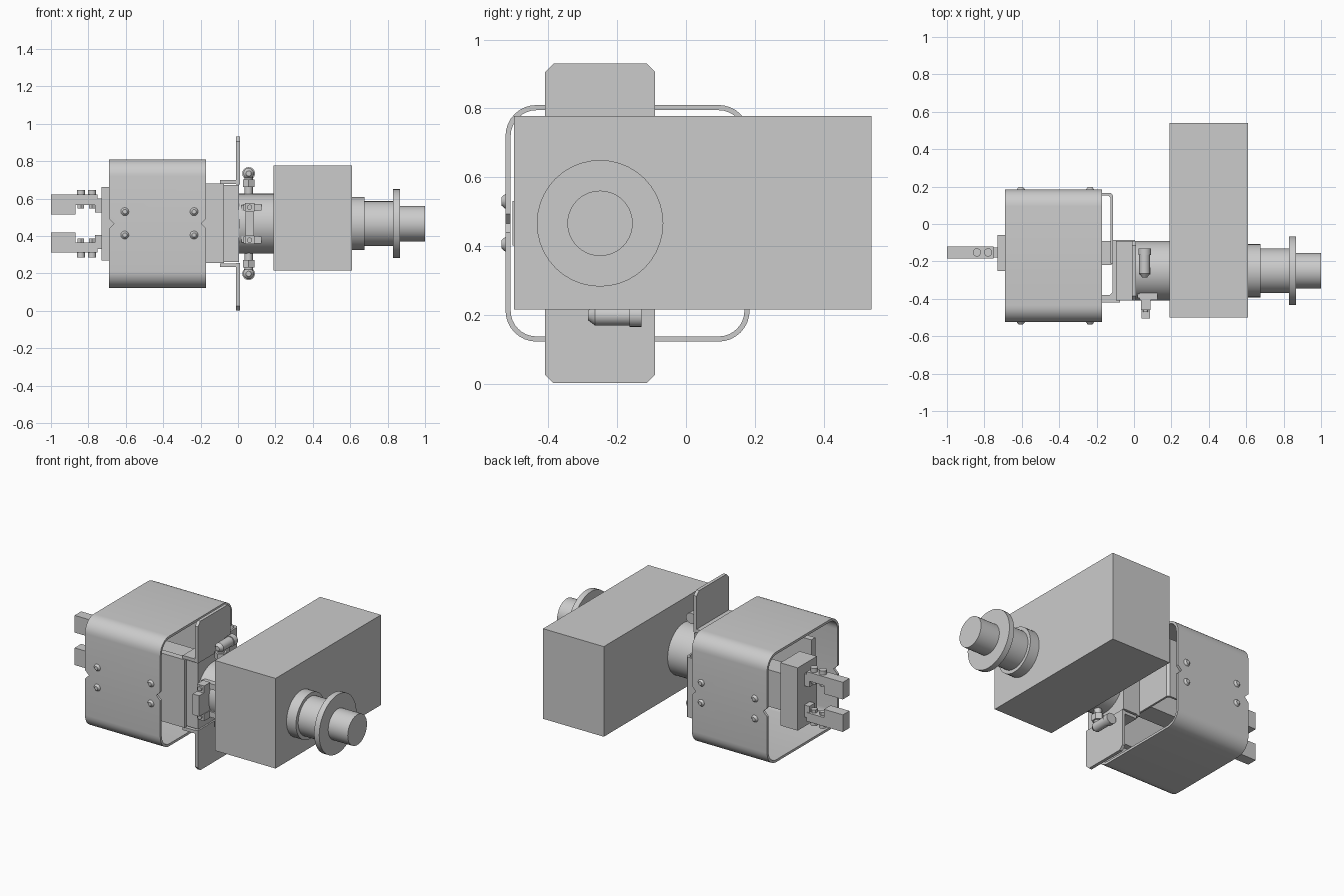
import bpy, bmesh, math
from mathutils import Vector

if "Cube" in bpy.data.objects:
    bpy.data.objects.remove(bpy.data.objects["Cube"])

ZC, YC = 0.466, -0.25          # tool axis


def finish(name, bm, smooth=False):
    bmesh.ops.recalc_face_normals(bm, faces=bm.faces)
    me = bpy.data.meshes.new(name)
    bm.to_mesh(me)
    bm.free()
    ob = bpy.data.objects.new(name, me)
    bpy.context.collection.objects.link(ob)
    if smooth:
        bpy.ops.object.select_all(action='DESELECT')
        ob.select_set(True)
        bpy.context.view_layer.objects.active = ob
        bpy.ops.object.shade_smooth_by_angle(angle=math.radians(35))
    return ob


def prism(name, pts, axis, a, b):
    """Extrude a 2D outline along an axis from a to b."""
    def place(p, t):
        return {'x': (t, p[0], p[1]), 'y': (p[0], t, p[1]), 'z': (p[0], p[1], t)}[axis]
    bm = bmesh.new()
    lo = [bm.verts.new(place(p, a)) for p in pts]
    hi = [bm.verts.new(place(p, b)) for p in pts]
    bm.faces.new(lo)
    bm.faces.new(hi[::-1])
    for i in range(len(pts)):
        j = (i + 1) % len(pts)
        bm.faces.new((lo[i], lo[j], hi[j], hi[i]))
    return finish(name, bm)


def box(name, x0, x1, y0, y1, z0, z1):
    return prism(name, [(x0, y0), (x1, y0), (x1, y1), (x0, y1)], 'z', z0, z1)


def cyl(name, p0, p1, r, r2=None, n=32):
    p0, p1 = Vector(p0), Vector(p1)
    d = p1 - p0
    bm = bmesh.new()
    bmesh.ops.create_cone(bm, cap_ends=True, segments=n, radius1=r,
                          radius2=r if r2 is None else r2, depth=d.length)
    m = d.to_track_quat('Z', 'Y').to_matrix().to_4x4()
    m.translation = (p0 + p1) / 2
    bm.transform(m)
    return finish(name, bm, n > 8)


def rounded(y0, y1, z0, z1, r, n=8):
    pts = []
    for k, (cy, cz) in enumerate([(y1 - r, z1 - r), (y0 + r, z1 - r),
                                  (y0 + r, z0 + r), (y1 - r, z0 + r)]):
        for i in range(n + 1):
            a = math.pi / 2 * (k + i / n)
            pts.append((cy + r * math.cos(a), cz + r * math.sin(a)))
    return pts


# Guard sleeve: rounded tube, notched at both ends
outer = rounded(-0.525, 0.185, 0.122, 0.81, 0.09)
inner = rounded(-0.51, 0.17, 0.137, 0.795, 0.075)
bm = bmesh.new()
rings = [[bm.verts.new((x, *p)) for p in loop]
         for x, loop in [(-0.69, outer), (-0.17, outer), (-0.17, inner), (-0.69, inner)]]
for k in range(4):
    A, B = rings[k], rings[(k + 1) % 4]
    for i in range(len(A)):
        j = (i + 1) % len(A)
        bm.faces.new((A[i], A[j], B[j], B[i]))
sleeve = finish('guard_sleeve', bm, True)
for x in (-0.69, -0.17):
    d = 0.027
    cutter = prism('notch_cutter', [(x - d, ZC), (x, ZC - d), (x + d, ZC), (x, ZC + d)], 'y', -0.7, 0.4)
    cutter.hide_render = True
    cutter.hide_viewport = False
    mod = sleeve.modifiers.new('notch', 'BOOLEAN')
    mod.operation, mod.solver, mod.object = 'DIFFERENCE', 'EXACT', cutter
    bpy.context.view_layer.objects.active = sleeve
    bpy.ops.object.modifier_apply(modifier='notch')
    bpy.data.objects.remove(cutter)

# Sleeve screws, front and back
for x in (-0.605, -0.235):
    for z in (0.405, 0.53):
        for y, s in ((-0.525, -1), (0.185, 1)):
            cyl('sleeve_screw', (x, y, z), (x, y + s * 0.012, z), 0.022, 0.012, 12)

# Gripper body
box('gripper_head', -0.73, -0.61, -0.25, -0.06, 0.27, 0.662)
box('gripper_body', -0.61, -0.12, -0.22, -0.09, 0.35, 0.58)

# Rear and front sleeve brackets
prism('rear_bracket', [(-0.60, 0.153), (-0.137, 0.153), (-0.125, 0.14), (-0.125, -0.21),
                       (-0.113, -0.21), (-0.113, 0.153), (-0.125, 0.166), (-0.60, 0.166)],
      'z', 0.28, 0.655)
prism('front_bracket', [(-0.60, -0.42), (-0.075, -0.42), (-0.075, -0.40), (-0.095, -0.40),
                        (-0.095, -0.085), (-0.115, -0.085), (-0.115, -0.365), (-0.13, -0.38),
                        (-0.60, -0.38)], 'z', 0.255, 0.68)
box('adapter_block', -0.095, 0.005, -0.40, -0.085, 0.26, 0.672)

# Parts mirrored above and below the tool axis
for s, side in ((1, 'upper'), (-1, 'lower')):
    def Z(h):
        return ZC + s * h

    # gripper finger with its slide and screws
    prism(side + '_finger', [(-1, Z(0.048)), (-0.87, Z(0.048)), (-0.87, Z(0.1)), (-0.75, Z(0.1)),
                             (-0.75, Z(0.155)), (-1, Z(0.155))], 'y', -0.185, -0.12)
    box(side + '_finger_slide', -0.765, -0.725, -0.18, -0.125, Z(0.06), Z(0.135))
    for x in (-0.84, -0.78):
        cyl('finger_screw', (x, -0.152, Z(0.15)), (x, -0.152, Z(0.18)), 0.022, n=16)
        cyl('finger_nut', (x, -0.152, Z(0.08)), (x, -0.152, Z(0.1)), 0.02, n=6)

    # bent tab plate with clipped corners
    y0, y1, c = -0.41, -0.09, 0.025
    prism(side + '_tab', [(y0, Z(0.21)), (y1, Z(0.21)), (y1, Z(0.465 - c)), (y1 - c, Z(0.465)),
                          (y0 + c, Z(0.465)), (y0, Z(0.465 - c))], 'x', -0.01, 0.01)
    box(side + '_tab_foot', -0.095, 0.01, y0, y1, Z(0.213), Z(0.233))

    # elbow air fitting
    x = 0.057
    cyl(side + '_fitting_stem', (x, YC, Z(0.14)), (x, YC, Z(0.25)), 0.022, n=16)
    cyl(side + '_fitting_hex', (x, YC, Z(0.195)), (x, YC, Z(0.235)), 0.036, n=6)
    cyl(side + '_fitting_elbow', (x, -0.265, Z(0.268)), (x, -0.16, Z(0.268)), 0.029, n=16)
    cyl(side + '_fitting_tip', (x, -0.265, Z(0.268)), (x, -0.285, Z(0.268)), 0.029, 0.014, 16)
    cyl(side + '_fitting_collar', (x, -0.165, Z(0.268)), (x, -0.13, Z(0.268)), 0.034, n=16)

    # connector arm, latch and screw
    box(side + '_connector_arm', 0.03, 0.125, -0.405, -0.36, Z(0.07), Z(0.105))
    box(side + '_connector_latch', 0.038, 0.088, -0.46, -0.40, Z(0.065), Z(0.11))
    cyl(side + '_connector_screw', (0.062, -0.47, Z(0.088)), (0.062, -0.455, Z(0.088)), 0.014, n=12)

# Electrical connector on the wrist
box('connector_plate', 0.02, 0.11, -0.395, -0.375, ZC - 0.1, ZC + 0.1)
box('connector_body', 0.04, 0.085, -0.505, -0.395, ZC - 0.065, ZC + 0.065)

# Wrist, arm housing and stepped output shaft
box('arm_housing', 0.19, 0.61, -0.50, 0.54, 0.215, 0.778)
for name, a, b, r in (('wrist', 0.005, 0.19, 0.16), ('shaft_base', 0.61, 0.675, 0.142),
                      ('shaft_neck', 0.675, 0.83, 0.12), ('shaft_flange', 0.83, 0.865, 0.184),
                      ('shaft_end', 0.865, 1.0, 0.095)):
    cyl(name, (a, YC, ZC), (b, YC, ZC), r, n=40)
